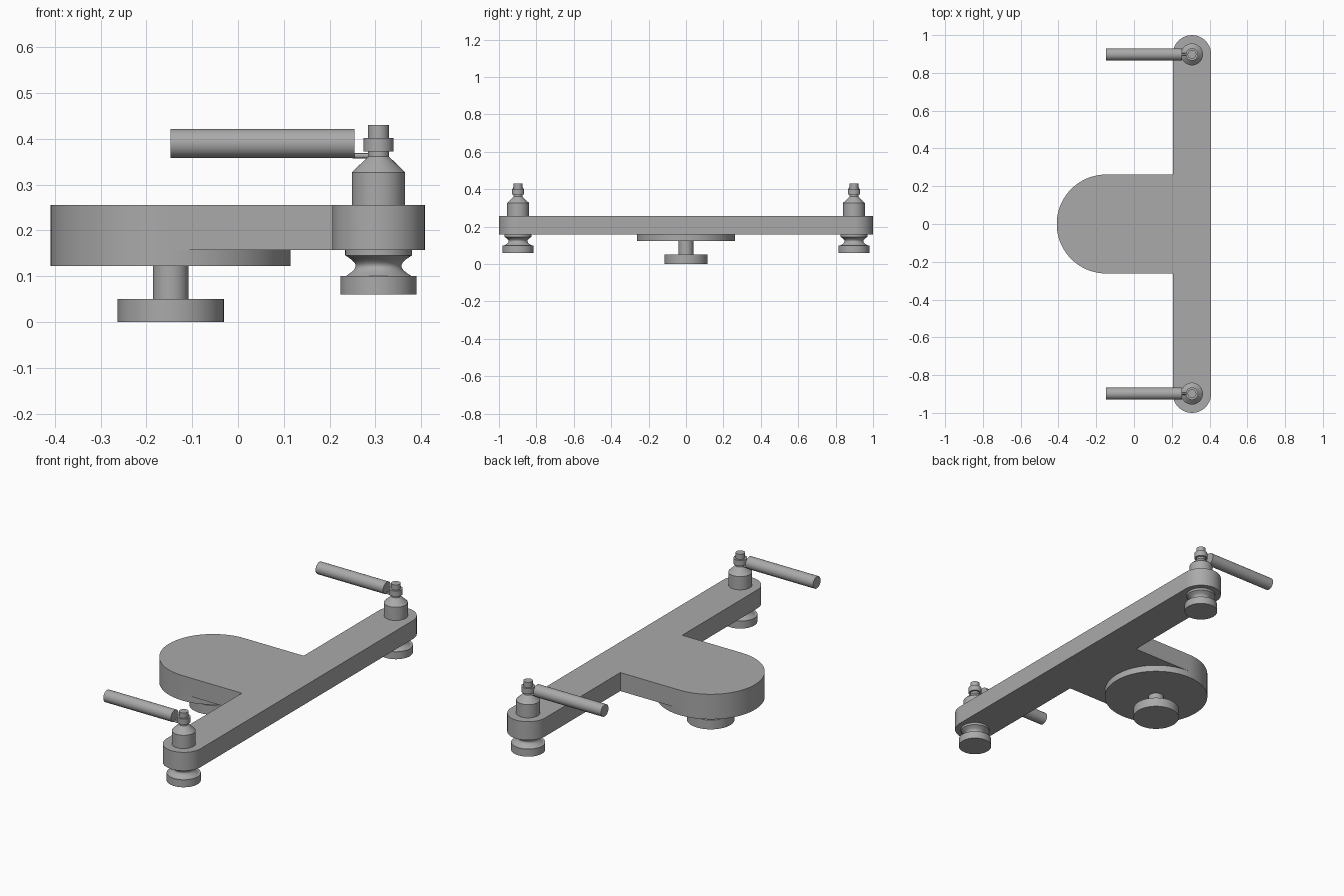
import bpy, bmesh, math
from mathutils import Matrix

cube = bpy.data.objects.get("Cube")
if cube:
    bpy.data.objects.remove(cube, do_unlink=True)

metal = bpy.data.materials.new("grey metal")
metal.use_nodes = True
GREY = (0.4, 0.4, 0.4, 1)
metal.diffuse_color = GREY
metal.node_tree.nodes["Principled BSDF"].inputs["Base Color"].default_value = GREY

BAR_X, BAR_R, POST_Y = 0.307, 0.101, 0.898
PAD_X, PAD_R = -0.147, 0.262


def finish(name, bm):
    bmesh.ops.recalc_face_normals(bm, faces=bm.faces)
    mesh = bpy.data.meshes.new(name)
    bm.to_mesh(mesh)
    bm.free()
    obj = bpy.data.objects.new(name, mesh)
    bpy.context.collection.objects.link(obj)
    mesh.materials.append(metal)
    bpy.ops.object.select_all(action='DESELECT')
    obj.select_set(True)
    bpy.context.view_layer.objects.active = obj
    bpy.ops.object.shade_smooth_by_angle(angle=math.radians(30))
    return obj


def lathe(name, profile, x, y, sides=48):
    """Closed solid of revolution from (radius, z) points."""
    bm = bmesh.new()
    rings = [[bm.verts.new((x + r * math.cos(math.tau * i / sides),
                            y + r * math.sin(math.tau * i / sides), z))
              for i in range(sides)] for r, z in profile]
    for a, b in zip(rings, rings[1:]):
        for i in range(sides):
            j = (i + 1) % sides
            bm.faces.new((a[i], a[j], b[j], b[i]))
    bm.faces.new(rings[0])
    bm.faces.new(rings[-1])
    return finish(name, bm)


def rod(name, radius, x0, x1, y, z, sides=32):
    bm = bmesh.new()
    place = Matrix.Translation(((x0 + x1) / 2, y, z)) @ Matrix.Rotation(math.pi / 2, 4, 'Y')
    bmesh.ops.create_cone(bm, cap_ends=True, segments=sides, radius1=radius,
                          radius2=radius, depth=x1 - x0, matrix=place)
    return finish(name, bm)


def arc(cx, cy, r, start, steps=32):
    """Counter-clockwise half circle."""
    return [(cx + r * math.cos(start + math.pi * i / steps),
             cy + r * math.sin(start + math.pi * i / steps)) for i in range(steps + 1)]


# T-shaped plate: round-ended bar with a round-ended tongue
end_y = 1 - BAR_R
inner_x = BAR_X - BAR_R
outline = (arc(BAR_X, end_y, BAR_R, 0) + [(inner_x, PAD_R)]
           + arc(PAD_X, 0, PAD_R, math.pi / 2, 64) + [(inner_x, -PAD_R)]
           + arc(BAR_X, -end_y, BAR_R, math.pi))
bm = bmesh.new()
base = bm.faces.new([bm.verts.new((x, y, 0.157)) for x, y in outline])
top = bmesh.ops.extrude_face_region(bm, geom=[base])
bmesh.ops.translate(bm, vec=(0, 0, 0.099),
                    verts=[v for v in top["geom"] if isinstance(v, bmesh.types.BMVert)])
finish("base_plate", bm)

# Round pad under the tongue, with stem and foot
lathe("under_pad", [(PAD_R, 0.122), (PAD_R, 0.157)], PAD_X, 0, 128)
lathe("center_stem", [(0.039, 0.05), (0.039, 0.122)], PAD_X, 0)
lathe("center_foot", [(0.116, 0), (0.116, 0.05)], PAD_X, 0, 64)

# Waisted foot profile
waist = [(0.072 - 0.022 * math.sin(math.pi * i / 12), 0.1 + 0.045 * i / 12)
         for i in range(13)]
foot = [(0.083, 0.06), (0.083, 0.1)] + waist + [(0.073, 0.145), (0.073, 0.157)]
post = [(0.058, 0.256), (0.058, 0.327), (0.023, 0.361), (0.023, 0.372),
        (0.033, 0.372), (0.033, 0.402), (0.023, 0.402), (0.023, 0.43)]

# Post, foot and handle at each end of the bar
for side, y in (("front", -POST_Y), ("back", POST_Y)):
    lathe(side + "_foot", foot, BAR_X, y)
    lathe(side + "_post", post, BAR_X, y)
    rod(side + "_handle", 0.032, -0.147, 0.254, y, 0.39)
    rod(side + "_handle_pin", 0.006, 0.25, 0.3, y, 0.363, 12)
